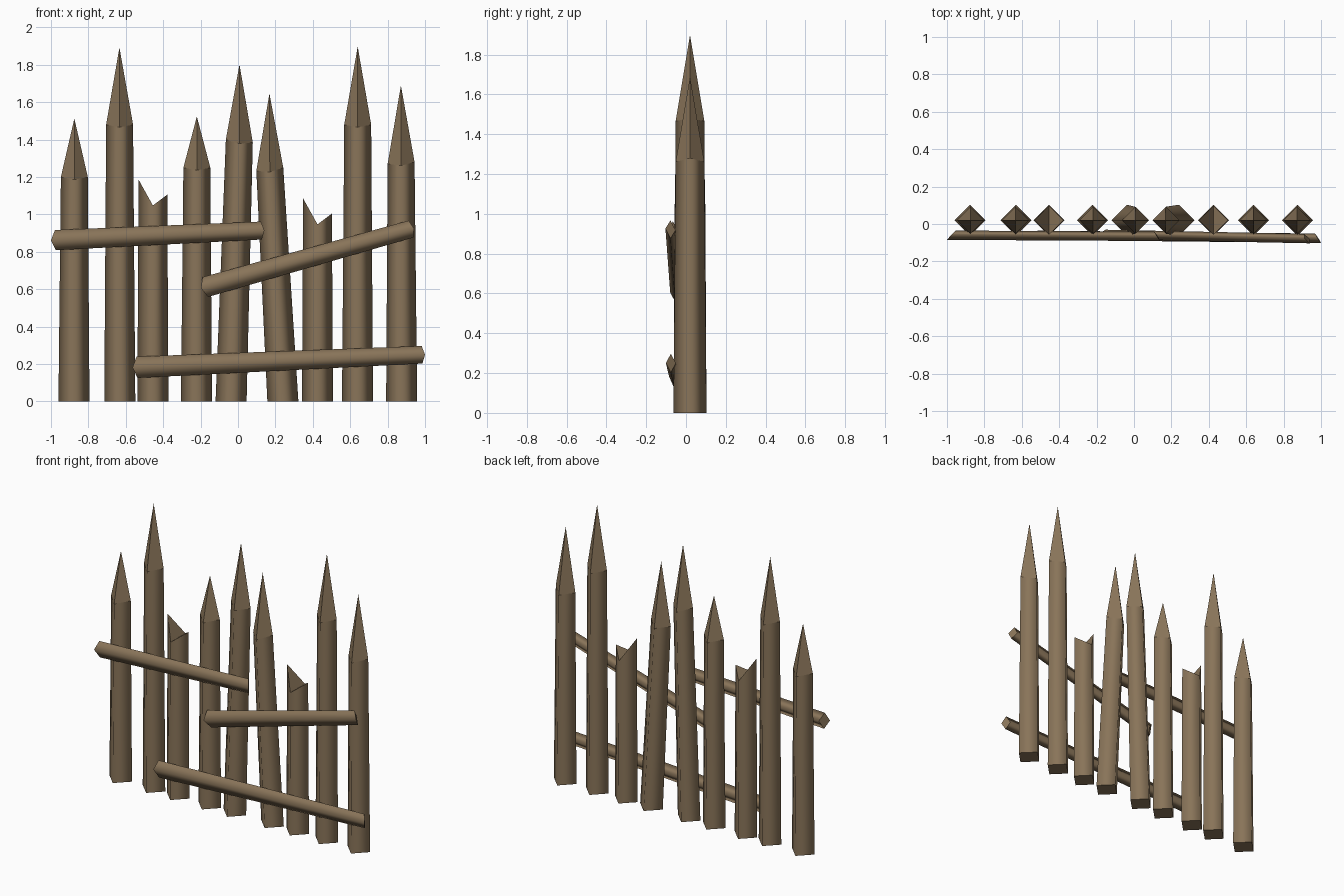
import bpy, bmesh
from mathutils import Vector

if "Cube" in bpy.data.objects:
    bpy.data.objects.remove(bpy.data.objects["Cube"])

wood = bpy.data.materials.new("weathered_wood")
wood.diffuse_color = (0.25, 0.175, 0.10, 1)
wood.use_nodes = True
wood.node_tree.nodes["Principled BSDF"].inputs["Base Color"].default_value = wood.diffuse_color

POST_Y = 0.02


def finish(name, bm, side_faces):
    # Long sides are smooth shaded, caps and points stay flat and crisp
    bmesh.ops.recalc_face_normals(bm, faces=bm.faces[:])
    for f in bm.faces:
        f.smooth = f in side_faces
    for e in bm.edges:
        e.smooth = all(f in side_faces for f in e.link_faces)
    me = bpy.data.meshes.new(name)
    bm.to_mesh(me)
    bm.free()
    me.materials.append(wood)
    ob = bpy.data.objects.new(name, me)
    bpy.context.collection.objects.link(ob)


def sides(bm, a, b):
    return {bm.faces.new((a[i], a[(i + 1) % 4], b[(i + 1) % 4], b[i])) for i in range(4)}


def diamond(bm, x, r, heights):
    # Corner order: left, front, right, back
    offs = ((-r, 0), (0, -r), (r, 0), (0, r))
    return [bm.verts.new((x + dx, POST_Y + dy, z)) for (dx, dy), z in zip(offs, heights)]


def pointed_post(name, x0, x1, left, right, x2, tip):
    bm = bmesh.new()
    base = diamond(bm, x0, 0.083, (0,) * 4)
    low = (left + right) / 2 - 0.014
    top = diamond(bm, x1, 0.072, (left, low, right, low))
    body = sides(bm, base, top)
    bm.faces.new(base)
    apex = bm.verts.new((x2, POST_Y, tip))
    for i in range(4):
        bm.faces.new((top[i], top[(i + 1) % 4], apex))
    finish(name, bm, body)


def broken_post(name, x, notch):
    bm = bmesh.new()
    base = diamond(bm, x, 0.083, (0,) * 4)
    top = diamond(bm, x, 0.077, (notch + 0.139, notch, notch + 0.058, notch))
    body = sides(bm, base, top)
    bm.faces.new(base)
    bm.faces.new((top[0], top[1], top[3]))
    bm.faces.new((top[1], top[2], top[3]))
    finish(name, bm, body)


def rail(name, p0, r0, p1, r1):
    # Flattened diamond bar with slanted ends, front corner sticking out
    bm = bmesh.new()
    p0, p1 = Vector(p0), Vector(p1)
    u = (p1 - p0).normalized()
    up = Vector((-u.z, 0, u.x)).normalized()
    rings = []
    for p, r, slant in ((p0, r0, -0.024), (p1, r1, 0.016)):
        corners = (p + up * r,
                   p + Vector((0, -0.025, 0)) + u * slant,
                   p - up * r,
                   p + Vector((0, 0.025, 0)) - u * slant)
        rings.append([bm.verts.new(c) for c in corners])
    body = sides(bm, *rings)
    for ring in rings:
        bm.faces.new(ring)
    finish(name, bm, body)


# Sharpened posts: base x, shoulder x, shoulder heights, tip x, tip height
posts = [
    (-0.877, -0.875, 1.20, 1.20, -0.875, 1.513),
    (-0.632, -0.633, 1.48, 1.48, -0.634, 1.893),
    (-0.222, -0.220, 1.25, 1.25, -0.220, 1.524),
    (-0.037, 0.007, 1.40, 1.385, 0.008, 1.802),
    (0.240, 0.170, 1.233, 1.25, 0.168, 1.647),
    (0.639, 0.640, 1.48, 1.48, 0.640, 1.898),
    (0.875, 0.872, 1.27, 1.28, 0.871, 1.690),
]
for n, p in enumerate(posts, 1):
    pointed_post(f"pointed_post_{n}", *p)

# Snapped posts
broken_post("broken_post_1", -0.455, 1.048)
broken_post("broken_post_2", 0.425, 0.947)

# Nailed-on rails
rail("upper_rail", (-0.976, -0.06, 0.863), 0.054, (0.125, -0.066, 0.914), 0.048)
rail("middle_rail", (-0.175, -0.055, 0.612), 0.055, (0.925, -0.078, 0.922), 0.047)
rail("lower_rail", (-0.54, -0.06, 0.183), 0.057, (0.984, -0.076, 0.250), 0.047)
